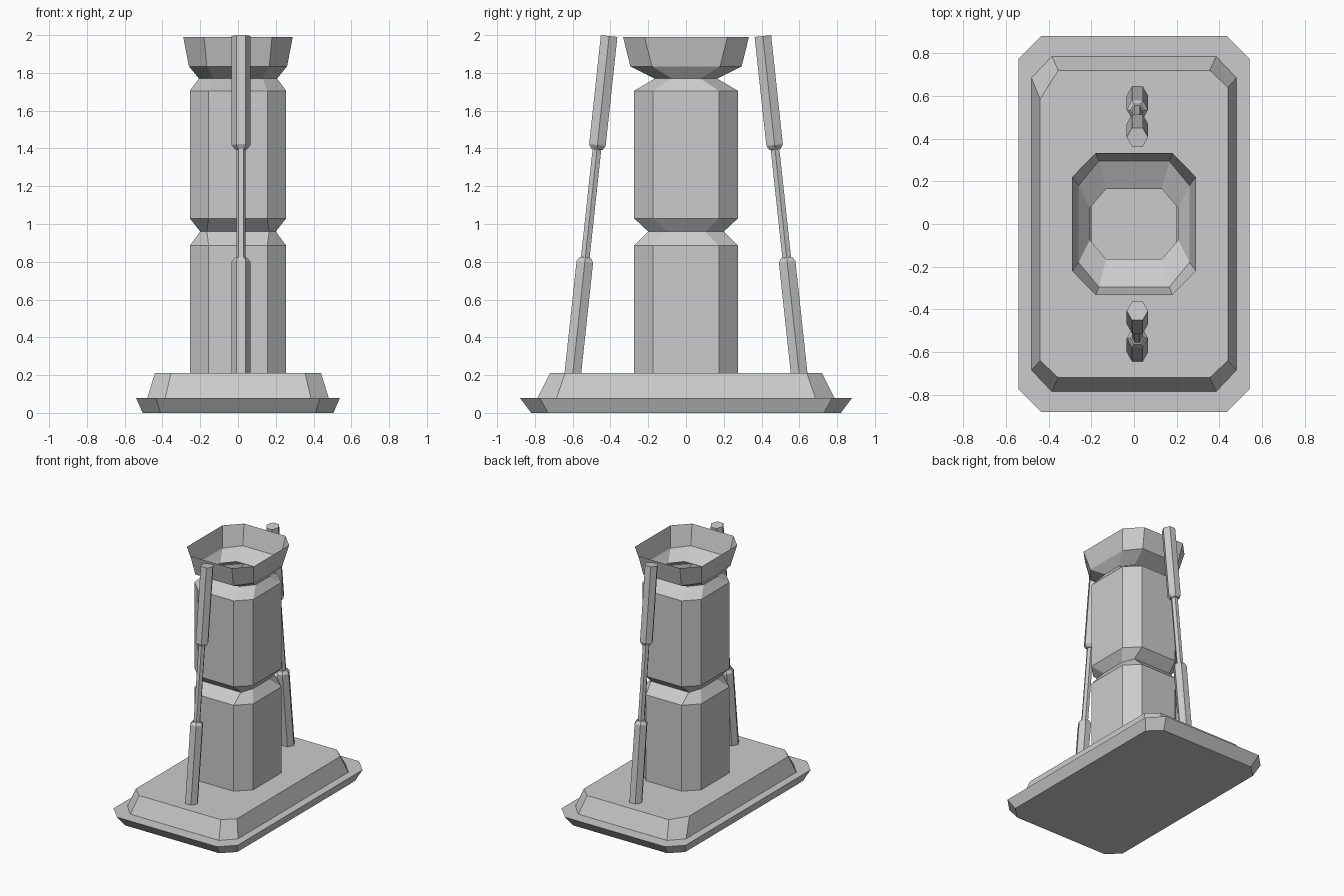
import bpy, bmesh
from math import atan2, cos, hypot
from mathutils import Matrix, Vector

default = bpy.data.objects.get("Cube")
if default:
    bpy.data.objects.remove(default)

GREY = (0.6, 0.6, 0.6, 1.0)
metal = bpy.data.materials.new("plain grey")
metal.use_nodes = True
metal.diffuse_color = GREY
metal.node_tree.nodes["Principled BSDF"].inputs["Base Color"].default_value = GREY


def octagon(hx, hy, cx, cy):
    """Rectangle of half sizes hx, hy with corners cut at cx and cy."""
    return [(hx, -cy), (hx, cy), (cx, hy), (-cx, hy),
            (-hx, cy), (-hx, -cy), (-cx, -hy), (cx, -hy)]


def hexagon(rx, ry):
    return [(rx, 0), (rx / 2, ry), (-rx / 2, ry),
            (-rx, 0), (-rx / 2, -ry), (rx / 2, -ry)]


def loft(name, sections, bottom=True, top=True, matrix=None):
    """Skin a stack of (height, outline) sections with flat quads."""
    bm = bmesh.new()
    rings = [[bm.verts.new((x, y, z)) for x, y in pts] for z, pts in sections]
    n = len(rings[0])
    for a, b in zip(rings, rings[1:]):
        for i in range(n):
            j = (i + 1) % n
            bm.faces.new((a[i], a[j], b[j], b[i]))
    if bottom:
        bm.faces.new(rings[0][::-1])
    if top:
        bm.faces.new(rings[-1])
    if matrix:
        bm.transform(matrix)
    mesh = bpy.data.meshes.new(name)
    bm.to_mesh(mesh)
    bm.free()
    mesh.materials.append(metal)
    obj = bpy.data.objects.new(name, mesh)
    bpy.context.collection.objects.link(obj)
    return obj


# Two-step base plate
loft("base_plate", [
    (0.0, octagon(0.505, 0.82, 0.41, 0.73)),
    (0.08, octagon(0.54, 0.88, 0.435, 0.775))])
step = loft("base_step", [
    (0.08, octagon(0.48, 0.785, 0.385, 0.685)),
    (0.21, octagon(0.44, 0.72, 0.355, 0.64))])
# One back corner of the step has a longer cut
step.data.vertices[12].co.y = 0.585

# Hollow column with two pinched necks and an open flared cup
body = octagon(0.255, 0.275, 0.155, 0.175)
loft("column", [
    (0.21, body),
    (0.885, body),
    (0.96, octagon(0.20, 0.20, 0.165, 0.10)),
    (1.03, body),
    (1.705, body),
    (1.77, octagon(0.207, 0.165, 0.13, 0.075)),
    (1.835, octagon(0.26, 0.295, 0.165, 0.18)),
    (1.99, octagon(0.29, 0.333, 0.18, 0.22))], bottom=False, top=False)

# Leaning struts: thick sleeves at both ends joined by a thin rod
foot, head = Vector((0.016, 0.60, 0.20)), Vector((0.016, 0.407, 1.995))
lean = atan2(foot.y - head.y, head.z - foot.z)
length = (head - foot).length
sleeve, collar, rod = hexagon(0.05, 0.044), hexagon(0.032, 0.03), hexagon(0.025, 0.023)


def along(z):
    return (z - foot.z) / cos(lean)


strut = [(0, sleeve), (along(0.80), sleeve), (along(0.822), collar),
         (along(0.823), rod), (along(1.394), rod),
         (along(1.395), collar), (along(1.418), sleeve), (length, sleeve)]
for name, side in (("back_strut", 1), ("front_strut", -1)):
    place = Matrix.Translation((foot.x, side * foot.y, foot.z))
    loft(name, strut, matrix=place @ Matrix.Rotation(side * lean, 4, "X"))
